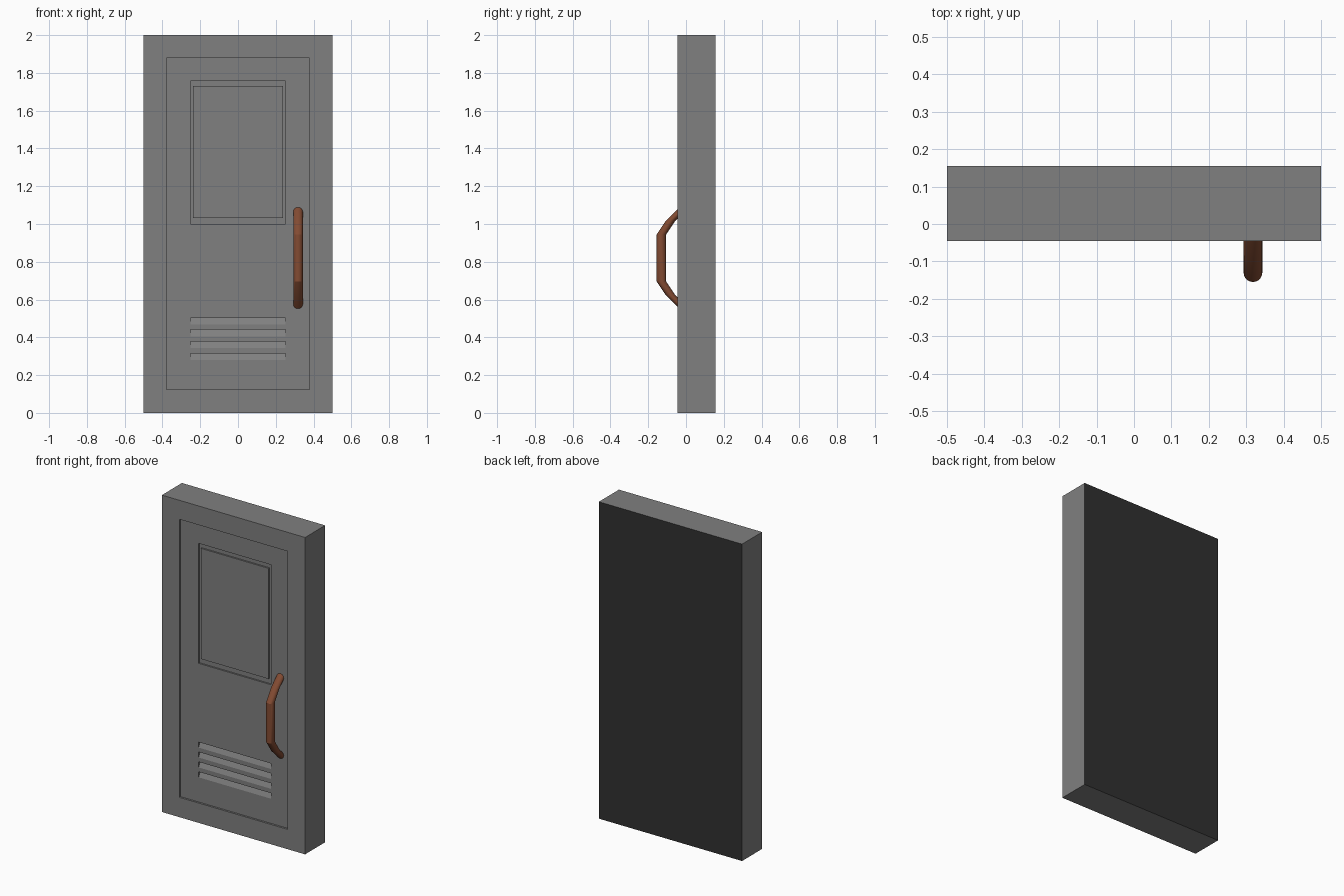
import bpy, bmesh, math

if "Cube" in bpy.data.objects:
    bpy.data.objects.remove(bpy.data.objects["Cube"])

FRONT, BACK = -0.045, 0.155      # door thickness along y
PANEL = FRONT + 0.012            # recessed panel surface
GROOVE = PANEL + 0.010           # window groove floor


def material(name, rgb):
    m = bpy.data.materials.new(name)
    m.diffuse_color = (*rgb, 1)
    m.use_nodes = True
    m.node_tree.nodes["Principled BSDF"].inputs["Base Color"].default_value = m.diffuse_color
    return m


grey = material("grey_metal", (0.214, 0.214, 0.214))
dark = material("dark_back", (0.03, 0.03, 0.03))
brown = material("brown_handle", (0.225, 0.07, 0.032))


def make(name, bm, *mats):
    bmesh.ops.recalc_face_normals(bm, faces=bm.faces)
    me = bpy.data.meshes.new(name)
    bm.to_mesh(me)
    bm.free()
    for m in mats:
        me.materials.append(m)
    ob = bpy.data.objects.new(name, me)
    bpy.context.collection.objects.link(ob)
    return ob


def prism(name, x0, x1, profile, *mats):
    """Extrude a (y, z) profile along x."""
    bm = bmesh.new()
    a = [bm.verts.new((x0, y, z)) for y, z in profile]
    b = [bm.verts.new((x1, y, z)) for y, z in profile]
    bm.faces.new(a)
    bm.faces.new(b[::-1])
    n = len(profile)
    for i in range(n):
        j = (i + 1) % n
        bm.faces.new((a[i], a[j], b[j], b[i]))
    return make(name, bm, *mats)


def box(name, x, y0, y1, z0, z1, *mats):
    return prism(name, -x, x, [(y0, z0), (y1, z0), (y1, z1), (y0, z1)], *mats)


# Door slab and its cutters
door = box("door_body", 0.5, FRONT, BACK, 0, 2, grey, dark)
cutters = [
    box("panel_cutter", 0.378, FRONT - 0.1, PANEL, 0.125, 1.88, grey),
    box("window_cutter", 0.252, FRONT - 0.1, GROOVE, 1.0, 1.757, grey),
]
# Sloped louvre slots, deepest at their top edge
H, D, AIR = 0.035, 0.017, 0.02
for i in range(4):
    top = 0.503 - i * 0.0625
    cutters.append(prism("louvre_cutter_%d" % i, -0.252, 0.252, [
        (PANEL - AIR, top - H - AIR * H / D),
        (PANEL + D, top),
        (PANEL - AIR, top)], grey))

for c in cutters:
    c.hide_render = True
    mod = door.modifiers.new(c.name, 'BOOLEAN')
    mod.operation = 'DIFFERENCE'
    mod.solver = 'EXACT'
    mod.object = c

# Apply the cuts and remove the cutters
deps = bpy.context.evaluated_depsgraph_get()
cut = bpy.data.meshes.new_from_object(door.evaluated_get(deps))
door.modifiers.clear()
door.data = cut
for c in cutters:
    bpy.data.objects.remove(c)

# Dark rear side
for p in cut.polygons:
    p.material_index = 1 if p.normal.y > 0.9 and p.center.y > BACK - 0.01 else 0

# Window pane standing in the groove
box("window_pane", 0.237, PANEL, GROOVE + 0.002, 1.032, 1.73, grey)

# Handle: level rings swept along a bent path, mirrored about mid height
MID, R, N = 0.82, 0.025, 20
half = [(-0.130, 0.125), (-0.081, 0.198), (0.005, 0.281)]    # y, height from middle
path = [(y, -h) for y, h in reversed(half)] + half
bm = bmesh.new()
rings = []
for y, h in path:
    rings.append([bm.verts.new((0.318 + R * math.cos(math.tau * k / N),
                                y + R * math.sin(math.tau * k / N), MID + h))
                  for k in range(N)])
for a, b in zip(rings, rings[1:]):
    for k in range(N):
        j = (k + 1) % N
        bm.faces.new((a[k], a[j], b[j], b[k]))
bm.faces.new(rings[0][::-1])
bm.faces.new(rings[-1])
handle = make("handle", bm, brown)
bpy.ops.object.select_all(action='DESELECT')
handle.select_set(True)
bpy.context.view_layer.objects.active = handle
bpy.ops.object.shade_smooth_by_angle(angle=math.radians(25))
